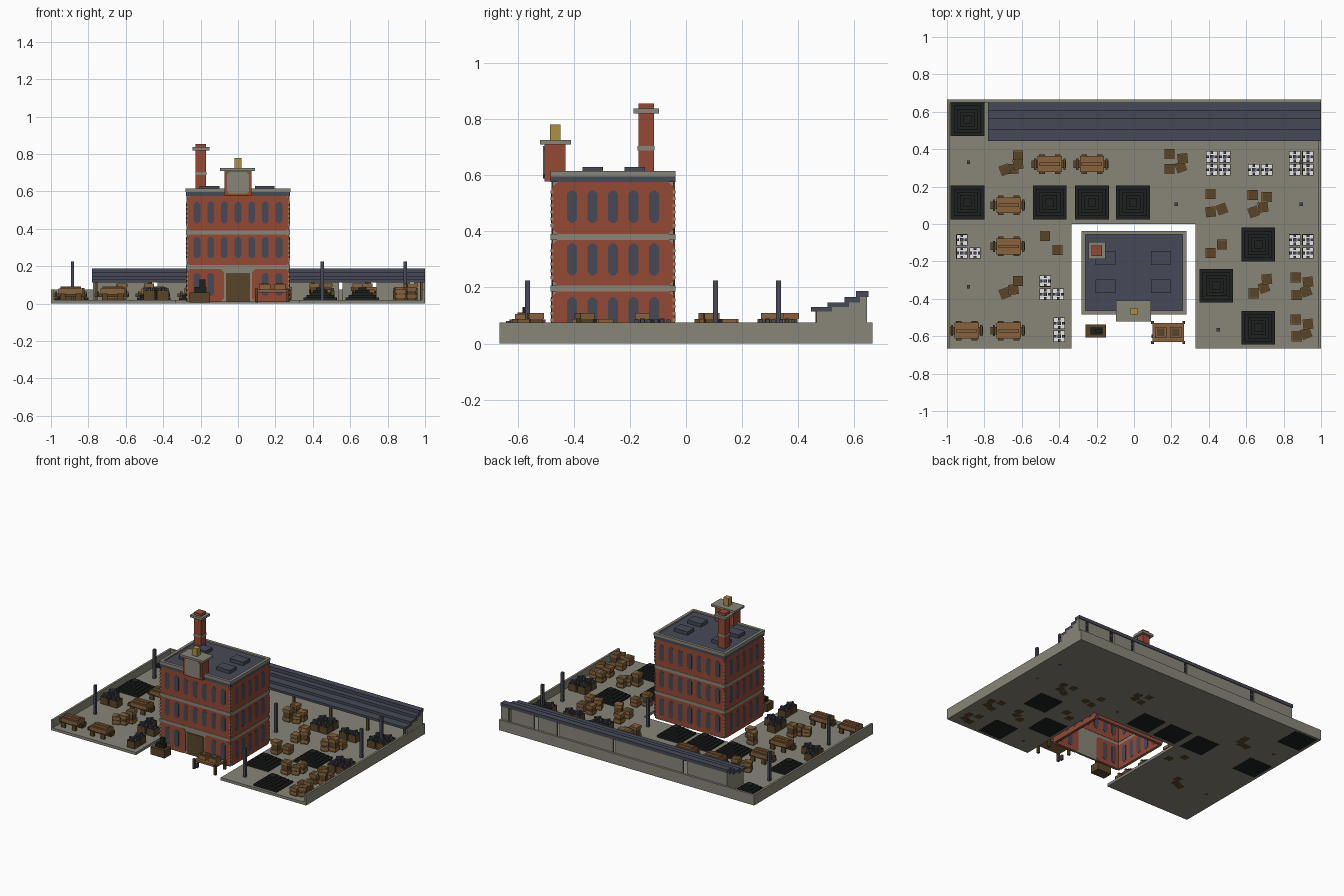
import bpy, bmesh, math
from mathutils import Matrix, Vector

if "Cube" in bpy.data.objects:
    bpy.data.objects.remove(bpy.data.objects["Cube"], do_unlink=True)

COLOURS = {
    "stone": (0.25, 0.24, 0.19), "brick": (0.30, 0.068, 0.036),
    "slate": (0.062, 0.068, 0.095), "wood": (0.25, 0.125, 0.048),
    "dark_wood": (0.10, 0.06, 0.022), "brass": (0.43, 0.28, 0.055),
    "coal": (0.013, 0.014, 0.014), "white": (0.9, 0.9, 0.9),
}
MATS = {}
for key, rgb in COLOURS.items():
    m = bpy.data.materials.new(key)
    m.use_nodes = True
    m.diffuse_color = (*rgb, 1)
    m.node_tree.nodes["Principled BSDF"].inputs["Base Color"].default_value = (*rgb, 1)
    MATS[key] = m


class Part:
    """Collects simple solids into one flat-shaded object."""

    def __init__(self, name):
        self.name, self.bm, self.mats = name, bmesh.new(), []

    def paint(self, faces, mat):
        if mat not in self.mats:
            self.mats.append(mat)
        for f in faces:
            f.material_index = self.mats.index(mat)

    def box(self, x0, x1, y0, y1, z0, z1, mat, rot=0):
        c = Vector(((x0 + x1) / 2, (y0 + y1) / 2, (z0 + z1) / 2))
        mx = (Matrix.Translation(c) @ Matrix.Rotation(rot, 4, 'Z')
              @ Matrix.Diagonal((x1 - x0, y1 - y0, z1 - z0, 1)))
        vs = bmesh.ops.create_cube(self.bm, size=1, matrix=mx)["verts"]
        self.paint({f for v in vs for f in v.link_faces}, mat)

    def block(self, x, y, w, d, z0, z1, mat, rot=0):
        self.box(x - w / 2, x + w / 2, y - d / 2, y + d / 2, z0, z1, mat, rot)

    def prism(self, pts, origin, tangent, normal, d0, d1, mat):
        """Extrudes an outline of (along tangent, height) pairs along normal."""
        def ring(d):
            return [self.bm.verts.new(origin + tangent * u + normal * d + Vector((0, 0, z)))
                    for u, z in pts]
        a, b = ring(d0), ring(d1)
        n = len(pts)
        faces = [self.bm.faces.new(a), self.bm.faces.new(b)]
        faces += [self.bm.faces.new((a[i], a[(i + 1) % n], b[(i + 1) % n], b[i])) for i in range(n)]
        self.paint(faces, mat)

    def done(self):
        bmesh.ops.recalc_face_normals(self.bm, faces=self.bm.faces)
        me = bpy.data.meshes.new(self.name)
        self.bm.to_mesh(me)
        self.bm.free()
        for k in self.mats:
            me.materials.append(MATS[k])
        ob = bpy.data.objects.new(self.name, me)
        bpy.context.collection.objects.link(ob)


def octagon(u0, u1, z0, z1, c):
    return [(u0 + c, z0), (u1 - c, z0), (u1, z0 + c), (u1, z1 - c),
            (u1 - c, z1), (u0 + c, z1), (u0, z1 - c), (u0, z0 + c)]


# Yard slab, cut out around the building
p = Part("yard_ground")
outline = [(-1, -.665), (-.335, -.665), (-.335, 0), (.33, 0), (.33, -.665),
           (1, -.665), (1, .665), (-1, .665)]
low = [p.bm.verts.new((x, y, .001)) for x, y in outline]
f = p.bm.faces.new(low)
p.paint([f], "stone")
ext = bmesh.ops.extrude_face_region(p.bm, geom=[f])["geom"]
bmesh.ops.translate(p.bm, verts=[g for g in ext if isinstance(g, bmesh.types.BMVert)], vec=(0, 0, .019))
p.done()

# Boundary walls
p = Part("yard_walls")
for s in (-1, 1):
    p.block(s * .9925, 0, .015, 1.33, .002, .075, "stone")
p.box(-.985, .985, .65, .665, .002, .075, "stone")
p.done()

# Lean-to shed with stepped roof
p = Part("shed_roof")
for y0, y1, z0, z1 in ((.445, .52, .114, .13), (.505, .58, .13, .147),
                       (.565, .62, .147, .166), (.605, .65, .165, .188)):
    p.box(-.78, 1, y0, y1, z0, z1, "slate")
p.done()
p = Part("shed_walls")
side = [(.465, .02), (.645, .02), (.645, .167), (.605, .165), (.565, .147), (.505, .13), (.465, .113)]
for x in (-.775, .984):
    p.prism(side, Vector((x, 0, 0)), Vector((0, 1, 0)), Vector((1, 0, 0)), 0, .015, "stone")
for x0, x1 in ((-.77, -.46), (-.43, .10), (.12, .54), (.56, .71), (.74, .92), (.94, .985)):
    p.box(x0, x1, .635, .645, .02, .166, "stone")
p.done()
p = Part("shed_posts")
for i in range(7):
    p.block(-.76 + i * .29, .47, .016, .016, .02, .114, "dark_wood")
p.done()

# Building shell, hollow and open below
HX, HY, CY = .272, .216, -.26
p = Part("building_walls")
for s in (-1, 1):
    p.box(-HX, HX, CY + s * HY - .006 - s * .006, CY + s * HY + .006 - s * .006, .01, .6, "stone")
    p.box(s * HX - .006 - s * .006, s * HX + .006 - s * .006, CY - HY, CY + HY, .01, .6, "stone")
p.done()

X, Y = Vector((1, 0, 0)), Vector((0, 1, 0))
SIDES = {"front": (Vector((0, CY - HY, 0)), X, -Y, HX), "back": (Vector((0, CY + HY, 0)), -X, Y, HX),
         "left": (Vector((HX, CY, 0)), Y, X, HY), "right": (Vector((-HX, CY, 0)), -Y, -X, HY)}
FLOORS = ((.01, .186, .04, .165), (.207, .369, .243, .357), (.391, .575, .43, .545))
panels, windows = Part("brick_panels"), Part("arched_windows")
for key, (o, t, n, half) in SIDES.items():
    count = 7 if half == HX else 5
    w = half + (.004 if half == HX else 0)
    for level, (z0, z1, wz0, wz1) in enumerate(FLOORS):
        entry = key == "front" and level == 0
        spans = [(-w, -.075), (.075, w)] if entry else [(-w, w)]
        for u0, u1 in spans:
            panels.prism(octagon(u0, u1, z0, z1, .018), o, t, n, -.014, .004, "brick")
        for i in range(count):
            u = (i - (count - 1) / 2) * .073
            if not (entry and abs(u) < .1):
                windows.prism(octagon(u - .018, u + .018, wz0, wz1, .012), o, t, n, -.016, .0055, "slate")
panels.done()
windows.done()

# Stone bands, corner quoins, eaves and parapet
p = Part("stone_bands")
for z0, z1 in ((.186, .207), (.369, .391)):
    for s in (-1, 1):
        p.block(0, CY + s * HY, 2 * HX + .012, .012, z0, z1, "stone")
        p.block(s * HX, CY, .012, 2 * HY, z0, z1, "stone")
p.done()
p = Part("corner_quoins")
for sx in (-1, 1):
    for sy in (-1, 1):
        for base, top in ((.03, .175), (.23, .36), (.415, .56)):
            for i in range(int((top - base) / .024)):
                z = base + i * .024
                p.block(sx * (HX + .001), CY + sy * (HY + .001), .010, .010, z, z + .011, "stone")
p.done()
p = Part("building_roof")
p.block(0, CY, 2 * HX + .012, 2 * HY + .012, .575, .596, "slate")
p.block(0, CY, 2 * HX - .02, 2 * HY - .02, .596, .606, "slate")
for x0, x1 in ((-.205, -.1), (.09, .195)):
    for y in (-.1825, -.3325):
        p.box(x0, x1, y - .037, y + .037, .6, .63, "slate")
p.done()
p = Part("parapet")
for s in (-1, 1):
    p.block(0, CY + s * (HY - .003), 2 * HX + .016, .02, .596, .615, "stone")
    p.block(s * (HX - .002), CY, .02, 2 * HY, .596, .615, "stone")
p.done()

# Entrance door
p = Part("entrance_door")
for s in (-1, 1):
    p.block(s * .0325, CY - HY, .063, .01, .012, .165, "dark_wood")
p.done()

# Front turret with panel and brass finial
p = Part("front_turret")
p.box(-.073, .073, -.505, -.43, .578, .712, "brick")
p.prism(octagon(-.06, .06, .588, .704, .015), Vector((0, -.505, 0)), X, -Y, -.001, .004, "stone")
p.box(-.095, .092, -.52, -.41, .71, .725, "stone")
p.box(-.02, .02, -.485, -.448, .725, .78, "brass")
p.done()

# Chimney
p = Part("chimney")
p.block(-.198, -.142, .056, .056, .6, .855, "brick")
p.block(-.198, -.142, .06, .06, .688, .704, "stone")
p.block(-.198, -.142, .092, .09, .82, .837, "stone")
p.done()

# Stepped coal heaps
p = Part("coal_heaps")
for x, y in ((-.89, .56), (-.89, .115), (-.45, .115), (-.225, .115), (-.005, .115),
             (.665, -.11), (.44, -.33), (.665, -.555)):
    for i in range(5):
        s = .18 - i * .034
        p.block(x, y, s, s, .0 if i == 0 else .02, .034 + i * .013, "coal")
p.done()

# Yard posts
p = Part("yard_posts")
for x, y in ((-.885, .33), (-.885, -.335), (.895, .33), (.895, .105), (.225, .105), (.45, -.565)):
    p.block(x, y, .018, .018, 0, .225, "slate")
p.done()

# Wagons
p = Part("wagons")
for x, y in ((-.45, .32), (-.225, .32), (-.67, .1), (-.67, -.12), (-.67, -.57), (-.895, -.57)):
    p.block(x - .005, y, .185, .04, .035, .055, "dark_wood")
    p.block(x, y, .13, .085, .05, .08, "wood")
    for k in (-1, 0, 1):
        p.block(x, y + k * .022, .11, .018, .08, .093 if k == 0 else .087, "wood")
    for sx in (-1, 1):
        p.block(x + sx * .078, y, .012, .06, .04, .065, "dark_wood")
        for sy in (-1, 1):
            p.block(x + sx * .042, y + sy * .045, .03, .014, .018, .055, "dark_wood")
p.done()

# Crates, each with a lid board; every third one is stacked tall
p = Part("crates")
CRATES = ((-.62, .365), (-.62, .32), (-.69, .29), (-.645, .295), (.19, .375), (.26, .35), (.25, .305),
          (.19, .295), (.41, .16), (.41, .065), (.47, .08), (.635, .155), (.71, .145), (.69, .09),
          (.64, .065), (.47, -.11), (.41, -.155), (.71, -.295), (.695, -.34), (.64, -.37), (.865, -.285),
          (.93, -.31), (.92, -.36), (.87, -.38), (.865, -.51), (.93, -.535), (.92, -.585), (.87, -.6),
          (-.62, -.305), (-.645, -.35), (-.69, -.37), (-.475, -.065), (-.41, -.14))
for i, (x, y) in enumerate(CRATES):
    h, rot = (.075, .108, .088)[i % 3], (0, .1, .35, 0)[i % 4]
    p.block(x, y, .046, .046, 0, h, "dark_wood", rot)
    for z in (.03, h - .02):
        p.block(x, y, .054, .054, z, z + .02, "wood", rot)
p.done()

# Open racks: dark uprights around four deep wells with pale floors
p = Part("bottle_racks")
RACKS = ((.415, .36), (.485, .36), (.415, .29), (.485, .29), (.64, .29), (.71, .29), (.86, .36), (.93, .36),
         (.86, .29), (.93, .29), (.86, -.085), (.93, -.085), (.86, -.155), (.93, -.155), (-.92, -.085),
         (-.92, -.155), (-.85, -.155), (-.475, -.305), (-.475, -.375), (-.405, -.375), (-.4, -.53), (-.4, -.6))
for x, y in RACKS:
    p.block(x, y, .058, .058, .019, .023, "white")
    p.block(x, y, .018, .018, .02, .09, "slate")
    for s in (-1, 1):
        p.block(x + s * .022, y, .014, .014, .02, .085, "slate")
        p.block(x, y + s * .022, .014, .014, .02, .085, "slate")
        p.block(x + s * .029, y, .003, .06, .02, .07, "dark_wood")
        p.block(x, y + s * .029, .06, .003, .02, .07, "dark_wood")
p.done()

# Forge chest beside the door
p = Part("forge_chest")
p.block(-.205, -.572, .11, .072, .005, .06, "dark_wood")
p.block(-.2, -.572, .065, .035, .06, .09, "coal")
p.block(-.19, -.572, .03, .022, .09, .13, "coal")
p.done()

# Goods table beside the door
p = Part("goods_table")
p.block(.183, -.58, .17, .1, .06, .075, "wood")
for sx in (-1, 1):
    p.block(.183 + sx * .04, -.58, .06, .06, .075, .105, "wood")
    p.block(.183 + sx * .04, -.58, .04, .04, .105, .11, "dark_wood")
    for sy in (-1, 1):
        p.block(.183 + sx * .083, -.58 + sy * .053, .016, .016, .01, .08, "dark_wood")
p.block(.1, -.6, .014, .02, .005, .04, "slate")
p.done()
